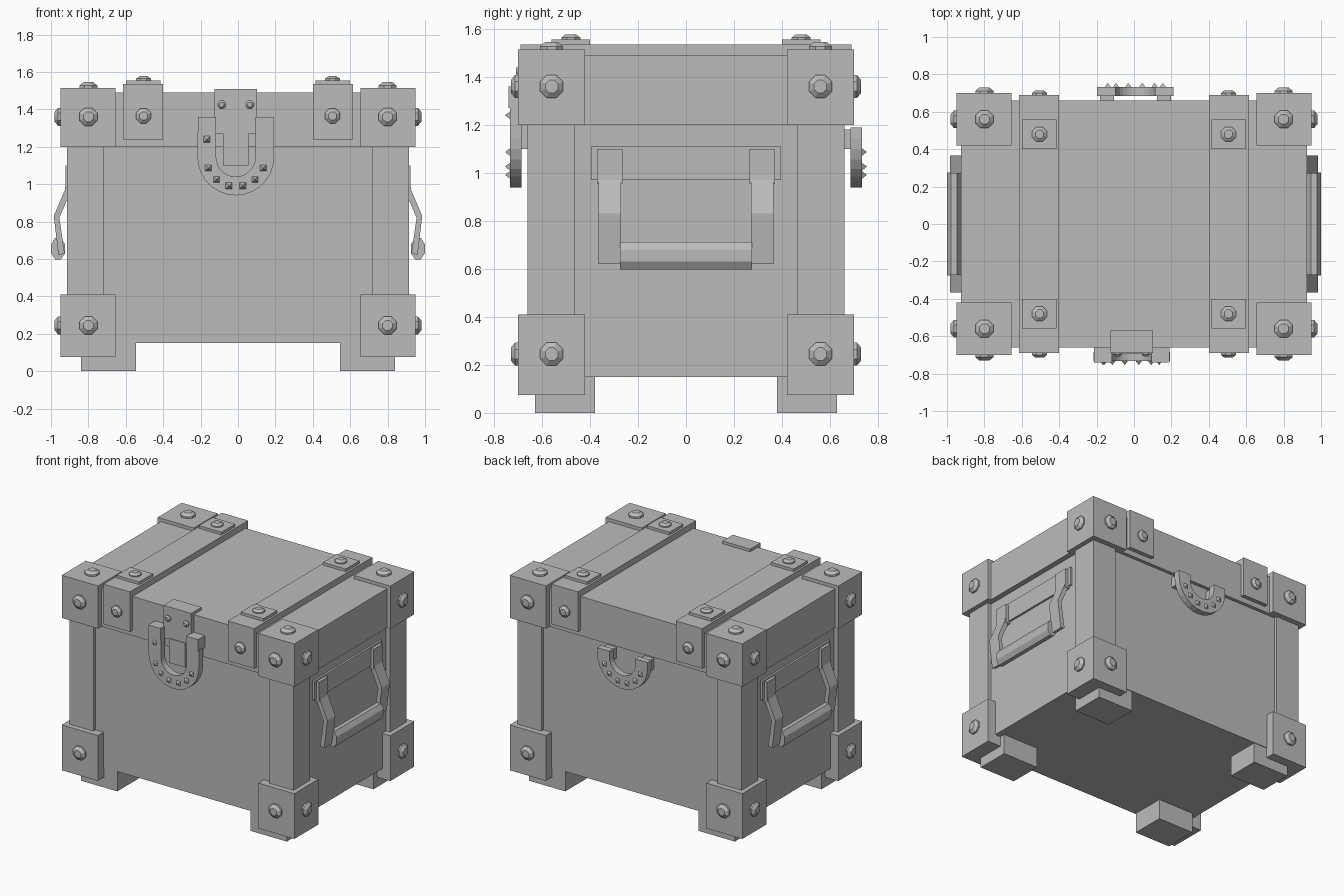
import bpy
import bmesh
from math import pi, sin, cos
from mathutils import Matrix, Vector

if "Cube" in bpy.data.objects:
    bpy.data.objects.remove(bpy.data.objects["Cube"])

GREY = (0.5, 0.5, 0.5, 1)
mat = bpy.data.materials.new("plain_grey")
mat.use_nodes = True
mat.diffuse_color = GREY
mat.node_tree.nodes["Principled BSDF"].inputs["Base Color"].default_value = GREY
SIGNS = (-1, 1)


def finish(name, bm):
    bmesh.ops.recalc_face_normals(bm, faces=bm.faces)
    me = bpy.data.meshes.new(name)
    bm.to_mesh(me)
    bm.free()
    me.materials.append(mat)
    ob = bpy.data.objects.new(name, me)
    bpy.context.collection.objects.link(ob)
    return ob


def box(name, x, y, z):
    """Box from the two limits on each axis."""
    mid = Vector([(a[0] + a[1]) / 2 for a in (x, y, z)])
    size = [abs(a[1] - a[0]) for a in (x, y, z)]
    bm = bmesh.new()
    bmesh.ops.create_cube(bm, size=1, matrix=Matrix.Translation(mid) @ Matrix.Diagonal((*size, 1)))
    return finish(name, bm)


def span(s, a, b):
    return (s * a, s * b)


def prism(name, pts, axis, lo, hi):
    """Extrude an outline in (x, z) along y."""
    bm = bmesh.new()
    face = bm.faces.new([bm.verts.new((p, lo, q)) for p, q in pts])
    ext = bmesh.ops.extrude_face_region(bm, geom=[face])["geom"]
    verts = [v for v in ext if isinstance(v, bmesh.types.BMVert)]
    bmesh.ops.translate(bm, verts=verts, vec=Vector(axis) * (hi - lo))
    return finish(name, bm)


def stud(name, pos, normal, r, sides=8, tip=0.55, height=0.03):
    """Faceted bolt head or pointed rivet standing on a surface."""
    turn = Vector(normal).to_track_quat('Z', 'Y').to_matrix().to_4x4()
    frame = Matrix.Translation(pos) @ turn @ Matrix.Rotation(pi / sides, 4, 'Z')
    bm = bmesh.new()
    rim = height * 0.4 if sides == 8 else 0
    if rim:
        bmesh.ops.create_cone(bm, cap_ends=True, segments=sides, radius1=r, radius2=r, depth=rim,
                              matrix=frame @ Matrix.Translation((0, 0, rim / 2)))
    bmesh.ops.create_cone(bm, cap_ends=True, segments=sides, radius1=r, radius2=r * tip,
                          depth=height - rim,
                          matrix=frame @ Matrix.Translation((0, 0, (height + rim) / 2)))
    return finish(name, bm)


# Chest body and lid
box("body", (-0.885, 0.885), (-0.635, 0.635), (0.15, 1.22))
box("lid", (-0.925, 0.925), (-0.66, 0.66), (1.2, 1.49))

# Posts, feet and bolted corner brackets
for sx in SIGNS:
    for sy in SIGNS:
        box("corner_post", span(sx, 0.72, 0.915), span(sy, 0.465, 0.66), (0.15, 1.21))
        box("foot", span(sx, 0.545, 0.84), span(sy, 0.38, 0.63), (0, 0.16))
        for name, z0, z1, zb in (("lower", 0.075, 0.41, 0.245), ("upper", 1.2, 1.515, 1.36)):
            box(name + "_bracket", span(sx, 0.655, 0.95), span(sy, 0.42, 0.7), (z0, z1))
            stud(name + "_bolt_y", (sx * 0.8, sy * 0.7, zb), (0, sy, 0), 0.052)
            stud(name + "_bolt_x", (sx * 0.95, sy * 0.56, zb), (sx, 0, 0), 0.052)
        stud("top_bolt", (sx * 0.8, sy * 0.56, 1.515), (0, 0, 1), 0.052)

# Lid straps with end plates
for sx in SIGNS:
    x = span(sx, 0.4, 0.615)
    box("strap", x, (-0.69, 0.69), (1.45, 1.535))
    for sy in SIGNS:
        box("strap_end", x, span(sy, 0.64, 0.69), (1.24, 1.53))
        box("strap_plate", span(sx, 0.415, 0.6), span(sy, 0.4, 0.56), (1.52, 1.555))
        stud("strap_top_bolt", (sx * 0.505, sy * 0.48, 1.555), (0, 0, 1), 0.043, height=0.022)
        stud("strap_end_bolt", (sx * 0.505, sy * 0.69, 1.365), (0, sy, 0), 0.043, height=0.025)

# Side handles: backing plate, clips, bent arms and grip
ARM = [(0.89, 1.08), (0.915, 1.08), (0.925, 0.97), (0.985, 0.83), (0.96, 0.62),
       (0.927, 0.63), (0.955, 0.82), (0.895, 0.96)]
for sx in SIGNS:
    box("handle_plate", span(sx, 0.88, 0.9), (-0.395, 0.395), (0.97, 1.11))
    arm = [(sx * p, q) for p, q in ARM]
    for sy in SIGNS:
        box("handle_clip", span(sx, 0.88, 0.922), span(sy, 0.265, 0.37), (0.955, 1.1))
        prism("handle_arm", arm, (0, 1, 0), *sorted(span(sy, 0.27, 0.365)))
    grip = [(sx * (0.962 + 0.04 * cos(a)), 0.655 + 0.062 * sin(a))
            for a in [(i + 0.5) * pi / 4 for i in range(8)]]
    prism("handle_grip", grip, (0, 1, 0), -0.275, 0.275)


# Horseshoe hasps on the front and back
def horseshoe(name, cx, sy, top):
    cz, outer, inner, n = 1.145, 0.205, 0.105, 14
    arc = [pi + pi * i / n for i in range(n + 1)]
    pts = [(cx - outer, top)] + [(cx + outer * cos(a), cz + outer * sin(a)) for a in arc]
    pts += [(cx + outer, top), (cx + inner, top)]
    pts += [(cx + inner * cos(a), cz + inner * sin(a)) for a in reversed(arc)]
    pts.append((cx - inner, top))
    prism(name, pts, (0, 1, 0), *sorted(span(sy, 0.685, 0.733)))
    for i in range(6):
        a = pi * (1.12 + 0.152 * i)
        pos = (cx + 0.158 * cos(a), sy * 0.732, cz + 0.158 * sin(a))
        stud(name + "_spike", pos, (0, sy, 0), 0.024, sides=4, tip=0, height=0.022)


FX, BX = -0.012, 0.007
horseshoe("front_horseshoe", FX, -1, 1.28)
horseshoe("back_horseshoe", BX, 1, 1.19)
stud("front_horseshoe_spike", (FX - 0.155, -0.732, 1.24), (0, -1, 0), 0.024,
     sides=4, tip=0, height=0.022)
for s in SIGNS:
    box("front_horseshoe_clip", (FX + s * 0.105, FX + s * 0.203), (-0.74, -0.65), (1.27, 1.36))
    box("back_horseshoe_mount", (BX + s * 0.115, BX + s * 0.19), (0.63, 0.69), (1.1, 1.18))

# Front latch folded over the lid, with its tongue
box("latch_top", (FX - 0.113, FX + 0.113), (-0.69, -0.57), (1.48, 1.51))
box("latch_front", (FX - 0.113, FX + 0.113), (-0.69, -0.65), (1.27, 1.51))
box("latch_tongue", (FX - 0.067, FX + 0.067), (-0.695, -0.63), (1.1, 1.28))
for s in SIGNS:
    stud("latch_bolt", (FX + s * 0.075, -0.69, 1.425), (0, -1, 0), 0.023, height=0.018)
